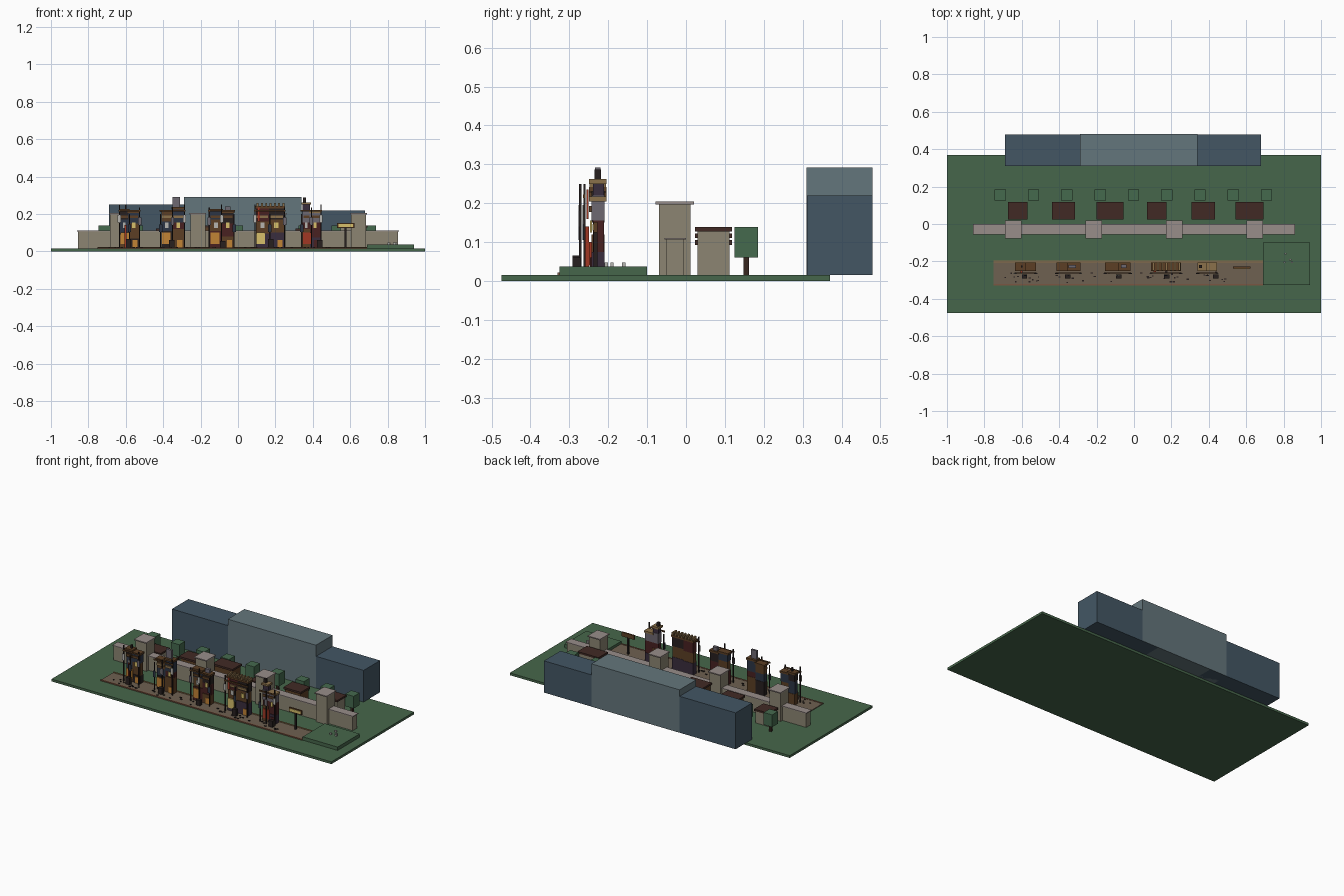
import bpy, random
random.seed(7)

PALETTE = {
    "grass": "48664C", "leaf": "47694F", "trunk": "3A2A24", "stone": "8B8472", "cap": "978C88",
    "roof": "432E29", "hill": "455764", "haze": "64757B", "road": "6E6152", "kerb": "7A5744",
    "wood": "5C4129", "dark": "2C2524", "navy": "303847", "maroon": "4A2626", "mauve": "6D6870",
    "plum": "3C3140", "orange": "C08238", "gold": "D6BE6A", "red": "A03A28", "pale": "B5B3AE", "tan": "8A704C",
}
MATS = {}


def mat(key):
    # sRGB palette entry to linear viewport colour
    if key not in MATS:
        m = bpy.data.materials.new(key)
        rgb = [(int(PALETTE[key][i:i + 2], 16) / 255) ** 2.2 for i in (0, 2, 4)]
        m.diffuse_color = (*rgb, 1)
        MATS[key] = m
    return MATS[key]


def box(name, x0, x1, y0, y1, z0, z1, key):
    bpy.ops.mesh.primitive_cube_add(size=1, location=((x0 + x1) / 2, (y0 + y1) / 2, (z0 + z1) / 2))
    o = bpy.context.object
    o.name = name
    o.scale = (x1 - x0, y1 - y0, z1 - z0)
    o.data.materials.append(mat(key))
    return o


G = 0.015   # ground level
R = 0.02    # street level

# Ground, street, kerbs and small raised green
box("ground", -1, 1, -0.475, 0.37, 0, G, "grass")
box("street", -0.75, 0.69, -0.325, -0.205, G - 0.002, R, "road")
box("back_kerb", -0.75, 0.69, -0.205, -0.195, G - 0.002, R + 0.003, "tan")
box("front_kerb", -0.75, 0.69, -0.33, -0.32, G - 0.002, R + 0.002, "kerb")
box("raised_green", 0.69, 0.94, -0.325, -0.1, G, 0.037, "grass")
for x, y in ((0.805, -0.205), (0.835, -0.19), (0.81, -0.16), (0.845, -0.205)):
    box("marker_stone", x - 0.006, x + 0.006, y - 0.004, y + 0.004, 0.037, 0.047, "pale")

# Distant background blocks
box("hill_left", -0.69, -0.17, 0.311, 0.479, G, 0.25, "hill")
box("hill_right", 0.22, 0.68, 0.311, 0.479, G, 0.22, "hill")
box("hill_centre", -0.29, 0.34, 0.31, 0.48, G, 0.292, "haze")

# Town wall and towers
box("wall", -0.855, 0.855, -0.05, -0.005, G, 0.106, "stone")
box("wall_coping", -0.86, 0.86, -0.055, 0.0, 0.106, 0.111, "cap")
for x in (-0.645, -0.215, 0.215, 0.645):
    box("wall_tower", x - 0.04, x + 0.04, -0.07, 0.012, G, 0.197, "stone")
    box("tower_cap", x - 0.044, x + 0.044, -0.078, 0.02, 0.197, 0.204, "cap")

# Houses with overhanging flat roofs
houses = ((-0.622, 0.105, 0.105), (-0.377, 0.125, 0.122), (-0.128, 0.145, 0.139),
          (0.122, 0.105, 0.105), (0.37, 0.125, 0.122), (0.618, 0.15, 0.139))
for x, w, h in houses:
    box("house", x - w / 2 + 0.006, x + w / 2 - 0.006, 0.03, 0.112, G, h - 0.012,
        "stone" if h < 0.11 or w == 0.15 else "wood")
    box("house_roof", x - w / 2, x + w / 2, 0.023, 0.118, h - 0.012, h, "roof")

# Row of block trees
for i in range(9):
    x = -0.715 + i * 0.178
    box("tree_trunk", x - 0.007, x + 0.007, 0.148, 0.162, G, 0.07, "trunk")
    box("tree_crown", x - 0.03, x + 0.03, 0.125, 0.185, 0.06, 0.139, "leaf")

# Street fronts: each bay is (x0, x1, [(top z, colour), ...]) stacked upwards
shops = (
    ((-0.63, -0.585, [(0.09, "wood"), (0.17, "navy"), (0.215, "dark")]),
     (-0.585, -0.53, [(0.07, "dark"), (0.15, "wood"), (0.205, "navy")])),
    ((-0.41, -0.35, [(0.11, "dark"), (0.16, "navy"), (0.21, "wood")]),
     (-0.35, -0.29, [(0.12, "wood"), (0.155, "maroon"), (0.225, "navy")])),
    ((-0.15, -0.085, [(0.11, "maroon"), (0.17, "wood"), (0.215, "navy")]),
     (-0.085, -0.025, [(0.08, "wood"), (0.15, "maroon"), (0.205, "dark")])),
    ((0.095, 0.165, [(0.095, "plum"), (0.16, "wood"), (0.23, "maroon")]),
     (0.165, 0.245, [(0.1, "plum"), (0.17, "wood"), (0.23, "dark")])),
    ((0.345, 0.385, [(0.12, "wood"), (0.155, "maroon"), (0.22, "mauve"), (0.25, "plum")]),
     (0.385, 0.44, [(0.075, "plum"), (0.155, "maroon"), (0.205, "mauve")])),
)
doors = ("orange", "orange", "orange", "gold", "red")
for n, bays in enumerate(shops):
    xa, xb = bays[0][0], bays[-1][1]
    for x0, x1, layers in bays:
        z = R
        for i, (top, key) in enumerate(layers):
            s = 0.004 * (i % 2)
            box("shop_storey", x0, x1, -0.243 + s, -0.209 - s / 2, z, top, key)
            z = top
        box("shop_eave", x0 - 0.005, x1 + 0.005, -0.25, -0.205, z, z + 0.012, "tan" if n == 4 else "wood")
        # windows and hanging panels on the front
        mid, w = (x0 + x1) / 2, (x1 - x0) * 0.3
        box("window", mid - w / 2, mid + w / 2, -0.247, -0.242, 0.125, 0.155,
            "gold" if x0 == bays[1][0] else "pale")
        box("sign_board", x0 + 0.004, x1 - 0.004, -0.25, -0.242, 0.178, 0.193, "tan" if n % 2 else "wood")
    # lit doorway and side door
    box("doorway", xa + 0.003, xa + 0.05, -0.249, -0.242, 0.04, 0.1, doors[n])
    box("side_door", xb - 0.035, xb - 0.008, -0.247, -0.242, R, 0.06, "orange" if n < 4 else "maroon")
    # slim awning posts, hanging banners and a street crate
    for k, x in enumerate((xa - 0.004, (xa + xb) / 2, xb + 0.004)):
        y = -0.272 if k % 2 else -0.261
        h = (0.25, 0.2, 0.235)[(k + n) % 3]
        box("street_post", x - 0.003, x + 0.003, y - 0.003, y + 0.003, R, h, "dark")
        box("hanging_banner", x - 0.009, x + 0.009, y - 0.005, y - 0.002, h - 0.095, h - 0.055,
            ("pale", "navy", "mauve")[(k + n) % 3])
    box("front_beam", xa - 0.01, xb + 0.01, -0.265, -0.259, 0.213, 0.222, "wood")
    cx = xa + 0.03 + 0.012 * n
    box("crate", cx, cx + 0.028, -0.292, -0.271, R, 0.065 - 0.005 * (n % 3), "dark")

# Individual roof tops
box("chimney", -0.605, -0.595, -0.232, -0.222, 0.215, 0.25, "dark")
box("red_post", -0.607, -0.597, -0.258, -0.25, R, 0.14, "red")
box("water_tank", -0.35, -0.31, -0.234, -0.22, 0.235, 0.292, "mauve")
box("roof_box", -0.07, -0.04, -0.236, -0.216, 0.215, 0.24, "mauve")
for i in range(7):
    x = 0.1 + i * 0.023
    box("roof_peg", x, x + 0.01, -0.248, -0.206, 0.24, 0.258, "tan")
box("red_banner", 0.105, 0.118, -0.256, -0.251, 0.16, 0.235, "red")
box("stair_head", 0.348, 0.364, -0.235, -0.219, 0.26, 0.287, "dark")

# Free-standing sign at the end of the street
box("sign_post", 0.57, 0.58, -0.238, -0.228, R, 0.13, "dark")
box("sign_panel", 0.53, 0.622, -0.238, -0.228, 0.125, 0.152, "wood")
box("sign_face", 0.537, 0.615, -0.241, -0.237, 0.13, 0.147, "gold")

# Scattered street clutter
for i in range(40):
    x, y = random.uniform(-0.72, 0.66), random.uniform(-0.312, -0.255)
    w = random.uniform(0.003, 0.007)
    box("cobble", x - w, x + w, y - 0.003, y + 0.003, R - 0.001, R + 0.004, "dark")
